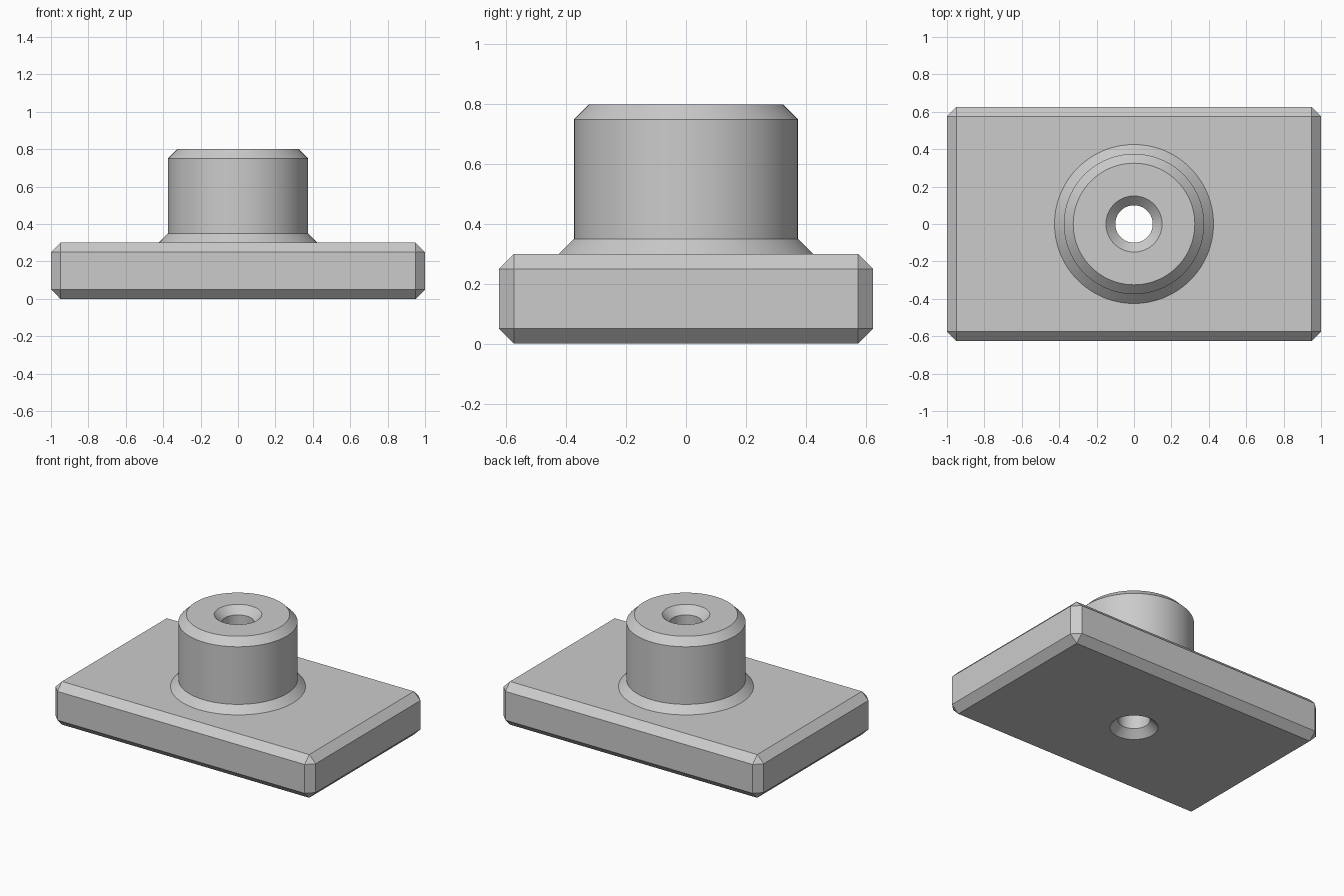
import bpy
import bmesh
import math

cube = bpy.data.objects.get("Cube")
if cube:
    bpy.data.objects.remove(cube, do_unlink=True)

SIZE = (2.0, 1.25, 0.3)
CHAMFER = 0.05
TOP = 0.8
BOSS_R = 0.375
BORE_R = 0.1
SEGMENTS = 96

grey = bpy.data.materials.new("light_grey")
grey.use_nodes = True
grey.diffuse_color = (0.6, 0.6, 0.6, 1)
grey.node_tree.nodes["Principled BSDF"].inputs["Base Color"].default_value = grey.diffuse_color


def make_object(name, bm):
    bmesh.ops.recalc_face_normals(bm, faces=bm.faces)
    mesh = bpy.data.meshes.new(name)
    bm.to_mesh(mesh)
    bm.free()
    mesh.materials.append(grey)
    obj = bpy.data.objects.new(name, mesh)
    bpy.context.collection.objects.link(obj)
    return obj


def turned_solid(name, profile):
    """Closed solid of revolution about z from (radius, height) points."""
    bm = bmesh.new()
    rings = []
    for r, z in profile:
        angles = [2 * math.pi * i / SEGMENTS for i in range(SEGMENTS)]
        rings.append([bm.verts.new((r * math.cos(a), r * math.sin(a), z)) for a in angles])
    for low, high in zip(rings, rings[1:]):
        for i in range(SEGMENTS):
            j = (i + 1) % SEGMENTS
            bm.faces.new((low[i], low[j], high[j], high[i]))
    bm.faces.new(rings[0][::-1])
    bm.faces.new(rings[-1])
    return make_object(name, bm)


# Rectangular plate, chamfered on every edge
bm = bmesh.new()
bmesh.ops.create_cube(bm, size=1)
bmesh.ops.scale(bm, vec=SIZE, verts=bm.verts)
bmesh.ops.translate(bm, vec=(0, 0, SIZE[2] / 2), verts=bm.verts)
bmesh.ops.bevel(bm, geom=bm.edges[:], offset=CHAMFER, offset_type='OFFSET',
                segments=1, profile=0.5, affect='EDGES')
plate = make_object("flanged_base", bm)

# Round boss with a flared foot and chamfered rim, sunk into the plate
foot = SIZE[2]
boss = turned_solid("boss", [
    (BOSS_R + CHAMFER, foot - 0.1),
    (BOSS_R + CHAMFER, foot),
    (BOSS_R, foot + CHAMFER),
    (BOSS_R, TOP - CHAMFER),
    (BOSS_R - CHAMFER, TOP),
])

# Through bore, countersunk at both ends
bore = turned_solid("bore_cutter", [
    (BORE_R + 2 * CHAMFER, -CHAMFER),
    (BORE_R, CHAMFER),
    (BORE_R, TOP - CHAMFER),
    (BORE_R + 2 * CHAMFER, TOP + CHAMFER),
])

# Join the boss and cut the bore
bpy.ops.object.select_all(action='DESELECT')
plate.select_set(True)
bpy.context.view_layer.objects.active = plate
for tool, operation in ((boss, 'UNION'), (bore, 'DIFFERENCE')):
    mod = plate.modifiers.new(tool.name, 'BOOLEAN')
    mod.operation = operation
    mod.solver = 'EXACT'
    mod.object = tool
    bpy.ops.object.modifier_apply(modifier=mod.name)
    bpy.data.objects.remove(tool, do_unlink=True)

bpy.ops.object.shade_smooth_by_angle(angle=math.radians(30))
